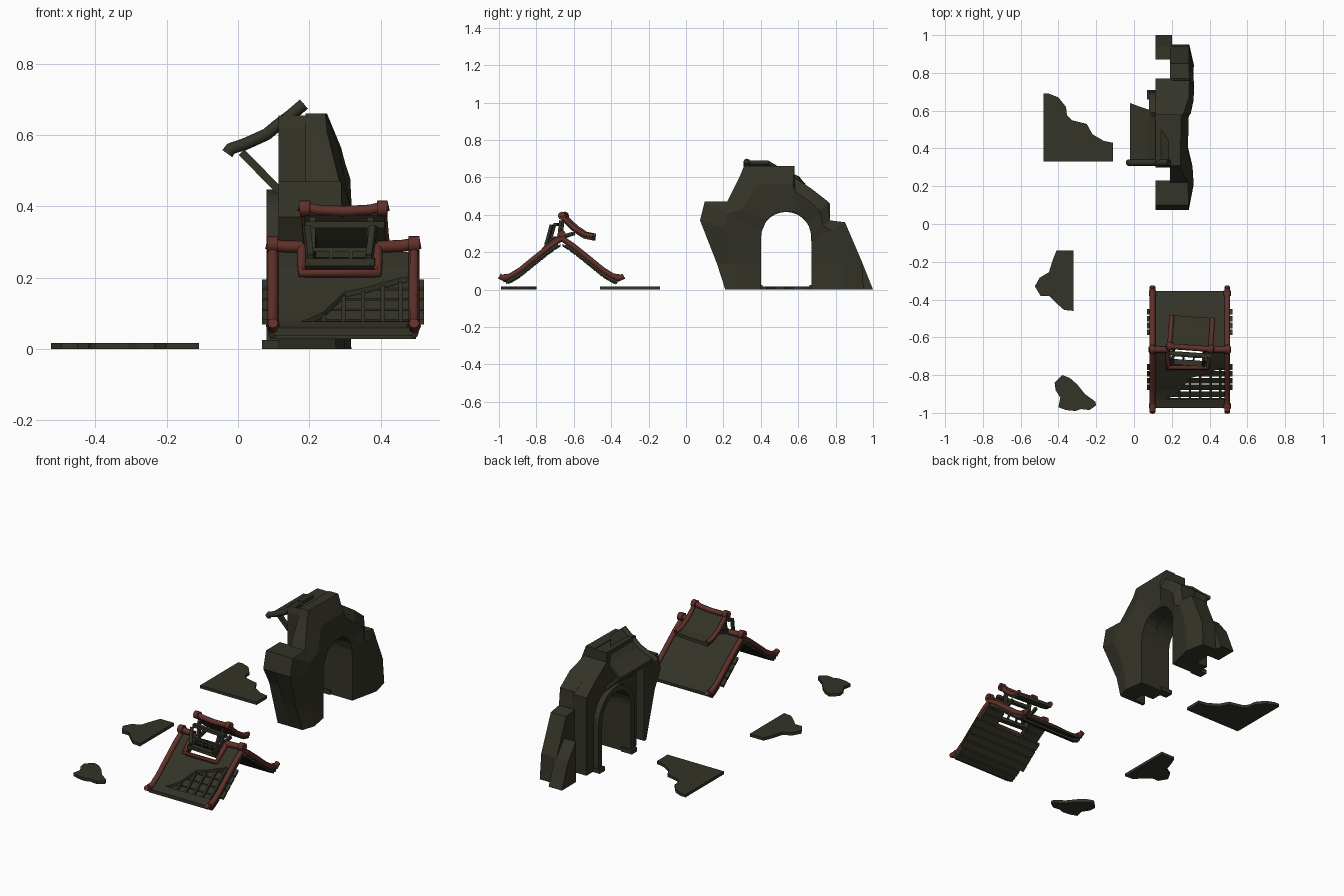
import bpy, bmesh, math
from mathutils import Vector, Matrix

if "Cube" in bpy.data.objects:
    bpy.data.objects.remove(bpy.data.objects["Cube"])


def material(name, rgb):
    m = bpy.data.materials.new(name)
    m.diffuse_color = (*rgb, 1)
    m.use_nodes = True
    m.node_tree.nodes["Principled BSDF"].inputs["Base Color"].default_value = m.diffuse_color
    return m


OLIVE = material("dark_olive", (0.034, 0.033, 0.021))
RED = material("red_clay", (0.115, 0.030, 0.022))


def finish(name, bm, mat=OLIVE):
    bmesh.ops.recalc_face_normals(bm, faces=bm.faces)
    me = bpy.data.meshes.new(name)
    bm.to_mesh(me)
    bm.free()
    me.materials.append(mat)
    ob = bpy.data.objects.new(name, me)
    bpy.context.collection.objects.link(ob)
    return ob


def prism(name, pts, lo, hi, plane="yz", mat=OLIVE):
    """Extrude a flat outline between two levels."""
    bm = bmesh.new()
    put = (lambda p, h: (h, p[0], p[1])) if plane == "yz" else (lambda p, h: (p[0], p[1], h))
    f = bm.faces.new([bm.verts.new(put(p, lo)) for p in pts])
    new = bmesh.ops.extrude_face_region(bm, geom=[f])["geom"]
    step = Vector(put((0, 0), hi - lo))
    bmesh.ops.translate(bm, vec=step, verts=[v for v in new if isinstance(v, bmesh.types.BMVert)])
    return finish(name, bm, mat)


def loft(name, rings, mat=OLIVE):
    """Skin closed rings of equal length and cap both ends."""
    bm = bmesh.new()
    vs = [[bm.verts.new(p) for p in r] for r in rings]
    n = len(rings[0])
    for a, b in zip(vs, vs[1:]):
        for i in range(n):
            bm.faces.new((a[i], a[(i + 1) % n], b[(i + 1) % n], b[i]))
    bm.faces.new(vs[0])
    bm.faces.new(vs[-1])
    return finish(name, bm, mat)


def sheet(name, rows, t, mat=OLIVE):
    """Thin panel from pairs of edge points, thickened downward."""
    down = Vector((0, 0, -t))
    return loft(name, [(Vector(a), Vector(b), Vector(b) + down, Vector(a) + down) for a, b in rows], mat)


def tube(name, pts, r, mat=OLIVE):
    cu = bpy.data.curves.new(name, "CURVE")
    cu.dimensions = "3D"
    cu.bevel_depth, cu.bevel_resolution, cu.use_fill_caps = r, 2, True
    sp = cu.splines.new("POLY")
    sp.points.add(len(pts) - 1)
    for q, p in zip(sp.points, pts):
        q.co = (*p, 1)
    cu.materials.append(mat)
    ob = bpy.data.objects.new(name, cu)
    bpy.context.collection.objects.link(ob)
    bpy.ops.object.select_all(action="DESELECT")
    ob.select_set(True)
    bpy.context.view_layer.objects.active = ob
    bpy.ops.object.convert(target="MESH")
    ob = bpy.context.view_layer.objects.active
    bpy.ops.object.shade_smooth_by_angle(angle=math.radians(50))
    return ob


def beam(name, a, b, w, h, mat=OLIVE):
    """Square timber from a to b."""
    a, b = Vector(a), Vector(b)
    d = (b - a).normalized()
    side = d.cross(Vector((0, 0, 1)))
    side = side.normalized() if side.length > 0.01 else Vector((1, 0, 0))
    up = side.cross(d)
    ring = lambda p: [p + side * w / 2 * i + up * h / 2 * j for i, j in ((-1, -1), (1, -1), (1, 1), (-1, 1))]
    return loft(name, [ring(a), ring(b)], mat)


# --- broken stone gateway: sections from opening edge to outer silhouette ---
STATIONS = [(.40, 0, .21, 0, .30), (.40, .14, .165, .14, .29), (.40, .27, .075, .37, .315),
            (.405, .31, .10, .47, .315), (.43, .37, .22, .47, .31), (.455, .395, .29, .61, .29),
            (.49, .41, .31, .66, .285), (.56, .418, .58, .66, .29), (.59, .41, .58, .60, .30),
            (.625, .385, .67, .54, .315), (.655, .345, .76, .47, .318), (.668, .30, .77, .37, .318),
            (.67, .25, .85, .36, .315), (.67, .13, .94, .15, .315), (.67, 0, .95, 0, .318)]
rings = []
for yi, zi, yo, zo, xm in STATIONS:
    ym, zm = yi + .6 * (yo - yi), zi + .6 * (zo - zi)
    top = .04 if zo > .55 else .025
    rings.append([(.19, yi, zi), (.28, yi, zi), (xm, ym, zm), (xm - top, yo, zo), (.19, yo, zo)])
loft("rock_gateway", rings)

CY, SPRING = .535, .28


def arch(r, rev=False):
    p = [(CY - r, 0)] + [(CY - r * math.cos(math.pi * i / 14), SPRING + r * math.sin(math.pi * i / 14))
                         for i in range(15)] + [(CY + r, 0)]
    return p[::-1] if rev else p


wall = [(.30, 0), (.30, .62), (.31, .655), (.58, .655), (.58, .60), (.67, .54), (.77, .46), (.77, 0)]
prism("gateway_back_wall", wall + arch(.135, True), .113, .20)
prism("arch_trim", arch(.168) + arch(.135, True), .08, .13)
for y in (.36, .66):
    prism("arch_foot", [(y, 0), (y + .05, 0), (y + .05, .025), (y, .025)], .068, .14)
prism("leaning_end_wall", [(.21, 0), (.13, .27), (.075, .37), (.10, .47), (.23, .47), (.23, 0)], .113, .20)
prism("far_wall_stub", [(.87, 0), (1.0, 0), (.94, .15), (.87, .24)], .113, .20)

# --- torn roof remnant on top of the gateway ---
CURVE = [(-.02, .565, .64), (.02, .578, .625), (.08, .605, .605), (.11, .63, .55), (.15, .66, .49), (.185, .69, .44)]
sheet("roof_remnant", [((x, .325, z), (x, y, z)) for x, z, y in CURVE], .02)
tube("remnant_edge_roll", [(-.03, .325, .548)] + [(x, .325, z - .003) for x, z, y in CURVE], .017)
for y in (.37, .58):
    beam("remnant_brace", (.01, y, .552), (.12, y, .44), .022, .022)

# --- roof panels lying on the ground ---
SLABS = {
    "fallen_panel_large": [(-.48, .33), (-.11, .33), (-.11, .43), (-.16, .44), (-.22, .475), (-.25, .53), (-.33, .55),
                           (-.355, .575), (-.36, .62), (-.40, .67), (-.45, .69), (-.48, .69)],
    "fallen_panel_medium": [(-.32, -.14), (-.32, -.46), (-.37, -.455), (-.41, -.42), (-.45, -.38), (-.495, -.38),
                            (-.525, -.33), (-.50, -.285), (-.45, -.255), (-.43, -.19), (-.41, -.14)],
    "fallen_panel_small": [(-.38, -.80), (-.42, -.84), (-.415, -.88), (-.39, -.92), (-.40, -.97), (-.36, -.985),
                           (-.31, -.99), (-.28, -.98), (-.235, -.985), (-.20, -.96), (-.205, -.94), (-.26, -.90),
                           (-.30, -.85), (-.34, -.815)]}
for name, pts in SLABS.items():
    prism(name, pts, 0, .017, "xy")

# --- fallen gable roof ---
RY = -.665
PROFILE = [(0, .272), (.06, .232), (.15, .16), (.22, .103), (.27, .072), (.31, .058), (.335, .062)]


def height(d):
    for (a, za), (b, zb) in zip(PROFILE, PROFILE[1:]):
        if d <= b:
            return za + (zb - za) * (d - a) / (b - a)
    return PROFILE[-1][1]


def slope_rows(s, spans):
    return [((x0, RY + s * d, height(d)), (x1, RY + s * d, height(d))) for d, x0, x1 in spans]


L, R = .10, .49
sheet("back_slope", slope_rows(1, [(d, L, R) for d in (0, .06, .15, .22, .27, .31)]), .015)
sheet("front_slope_left_of_dormer", slope_rows(-1, [(d, L, .19) for d in (0, .06, .1)]), .015)
sheet("front_slope_right_of_dormer", slope_rows(-1, [(0, .385, R), (.06, .385, R), (.09, .385, R), (.1, .385, .47)]), .015)
# torn edge steps inward toward the eave
TORN = [(.1, L, .46), (.12, L, .40), (.135, L, .36), (.15, L, .30), (.19, L, .265), (.22, L, .24), (.25, L, .20), (.263, L, .175)]
sheet("front_slope_torn", slope_rows(-1, TORN), .015)
sheet("front_eave", slope_rows(-1, [(.263, L, R), (.29, L, R), (.31, L, R)]), .02)

for s, side in ((1, "back"), (-1, "front")):
    # slats across the underside
    for k in range(8):
        d = .02 + k * .036
        if s < 0 and k < 2:
            spans = [(.09, .19), (.385, .50)]
        else:
            spans = [(.068, .522)] if 1 < k < 6 else [(.09, .50)]
        for x0, x1 in spans:
            sheet(side + "_slat", [((x0, RY + s * e, height(e) - .024), (x1, RY + s * e, height(e) - .024))
                                   for e in (d - .015, d + .015)], .014)
    # curved rolls along the gable edges, with knob ends
    for x in (.098, .494):
        tube(side + "_gable_roll", [(x, RY + s * d, z + .002) for d, z in PROFILE[:-1]] + [(x, RY + s * .333, .072)], .015, RED)
        tube(side + "_roll_tip", [(x, RY + s * .285, .066), (x, RY + s * .312, .062)], .019, RED)
        tube(side + "_barge_board", [(x, RY + s * d, height(d) - .02) for d in (.02, .06, .15, .22, .27, .30)], .012)

# exposed rafters in the torn area
for x in (.235, .29, .345, .40, .45):
    ds = [d for d in (.105, .15, .19, .22, .25, .27)]
    sheet("rafter", [((x, RY - d, height(d) - .008), (x + .012, RY - d, height(d) - .008)) for d in ds], .018)

# ridge rolls and the trim around the dormer opening
tube("ridge_roll_left", [(.08, RY, .297), (.12, RY, .288), (.18, RY, .286)], .017, RED)
tube("ridge_roll_right", [(.39, RY, .286), (.46, RY, .289), (.512, RY, .298)], .017, RED)
for x in (.097, .494):
    tube("ridge_knob", [(x - .015, RY, .293), (x + .015, RY, .293)], .024, RED)
tube("dormer_opening_trim", [(.18, RY, .285), (.18, RY - .05, .25), (.18, RY - .095, .212), (.392, RY - .095, .212),
                             (.392, RY - .05, .25), (.392, RY, .285)], .014, RED)

# --- half-collapsed dormer, slightly twisted ---
dormer = []
DROOF = [(-.66, .395), (-.63, .362), (-.59, .325), (-.54, .293), (-.49, .283)]
dormer.append(sheet("dormer_roof", [((.185, y, z), (.41, y, z)) for y, z in DROOF], .02))
dormer.append(tube("dormer_ridge", [(.17, -.655, .402), (.22, -.655, .39), (.295, -.655, .386), (.37, -.655, .39),
                                    (.422, -.655, .402)], .015, RED))
for x in (.188, .405):
    dormer.append(tube("dormer_edge_roll", [(x, y, z + .003) for y, z in DROOF], .013, RED))
    dormer.append(tube("dormer_knob", [(x - .014, -.655, .394), (x + .014, -.655, .394)], .022, RED))
for x, lean in ((.21, -.015), (.372, .012)):
    dormer.append(beam("dormer_post", (x, -.742, .235), (x + lean, -.712, .345), .018, .016))
    dormer.append(beam("dormer_rear_post", (x, -.675, .26), (x, -.665, .37), .018, .016))
    dormer.append(beam("dormer_side_rail", (x, -.745, .255), (x, -.60, .30), .014, .018))
dormer.append(beam("dormer_lintel", (.19, -.69, .348), (.415, -.69, .348), .022, .018))
dormer.append(beam("dormer_sill", (.195, -.735, .243), (.39, -.735, .243), .03, .02))
dormer.append(beam("dormer_mid_rail", (.21, -.70, .278), (.38, -.70, .278), .012, .012))
for x in (.265, .32):
    dormer.append(beam("dormer_baluster", (x, -.72, .245), (x, -.70, .28), .01, .01))
pivot = Matrix.Translation((.295, -.66, 0))
twist = pivot @ Matrix.Rotation(math.radians(-4), 4, "Z") @ pivot.inverted()
for ob in dormer:
    ob.data.transform(twist)
